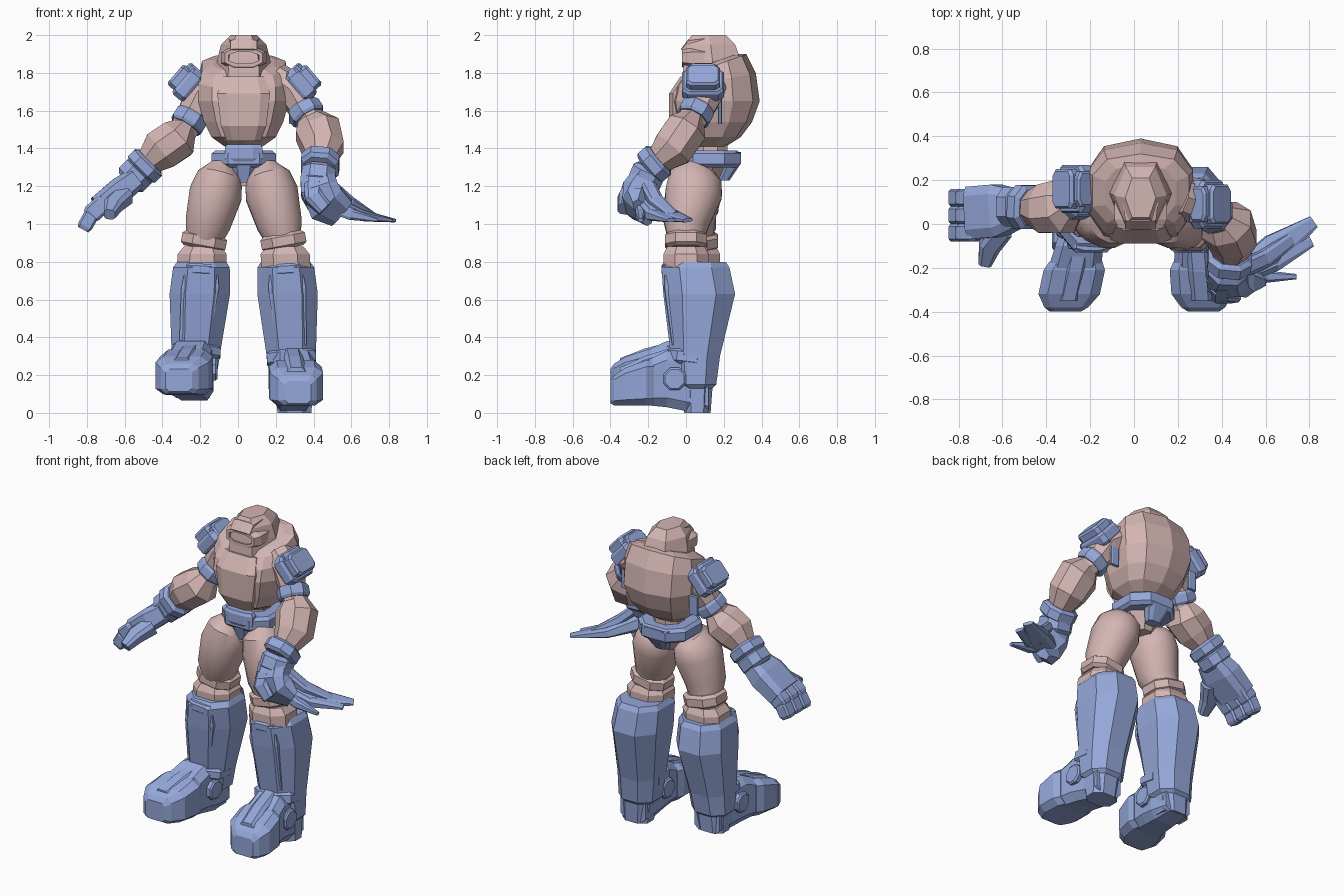
import bpy, bmesh, math
from mathutils import Vector

default_cube = bpy.data.objects.get("Cube")
if default_cube:
    bpy.data.objects.remove(default_cube, do_unlink=True)


def make_material(name, colour):
    material = bpy.data.materials.new(name)
    material.use_nodes = True
    material.diffuse_color = (*colour, 1)
    shader = material.node_tree.nodes["Principled BSDF"]
    shader.inputs["Base Color"].default_value = (*colour, 1)
    shader.inputs["Roughness"].default_value = .8
    return material


PINK = make_material("dusty pink", (.65, .46, .45))
BLUE = make_material("soft blue", (.3, .39, .7))
X, Y, Z = Vector((1, 0, 0)), Vector((0, 1, 0)), Vector((0, 0, 1))
MID = .03


def loft(name, material, stations, sides=8, ref=X, axis=None, square=1.0, smooth=False):
    """Skin polygon rings; a station is a centre, half width along ref, half width across."""
    bm = bmesh.new()
    centres = [Vector(centre) for centre, width, depth in stations]
    rings = []
    last = len(stations) - 1
    corners = [math.tau * (i + .5) / sides for i in range(sides)]
    peak_u = max(abs(math.cos(angle)) for angle in corners)
    peak_v = max(abs(math.sin(angle)) for angle in corners)

    def squared(value, peak):
        value /= peak
        return math.copysign(abs(value) ** square, value) if abs(value) > .001 else 0

    for i, (centre, width, depth) in enumerate(stations):
        along = axis or (centres[min(i + 1, last)] - centres[max(i - 1, 0)]).normalized()
        u = (ref - along * ref.dot(along)).normalized()
        v = along.cross(u)
        rings.append([bm.verts.new(centres[i]
                                   + u * width * squared(math.cos(angle), peak_u)
                                   + v * depth * squared(math.sin(angle), peak_v))
                      for angle in corners])
    for low, high in zip(rings, rings[1:]):
        for i in range(sides):
            j = (i + 1) % sides
            bm.faces.new((low[i], low[j], high[j], high[i]))
    bm.faces.new(rings[0])
    bm.faces.new(rings[-1])
    bmesh.ops.recalc_face_normals(bm, faces=bm.faces)
    mesh = bpy.data.meshes.new(name)
    bm.to_mesh(mesh)
    bm.free()
    mesh.materials.append(material)
    obj = bpy.data.objects.new(name, mesh)
    bpy.context.collection.objects.link(obj)
    if smooth:
        bpy.ops.object.select_all(action='DESELECT')
        obj.select_set(True)
        bpy.context.view_layer.objects.active = obj
        bpy.ops.object.shade_smooth_by_angle(angle=math.radians(35))
    return obj


def band(name, material, start, end, width, depth, lip=.02, ref=X, square=.8):
    """Chamfered ring or block between two points."""
    start, end = Vector(start), Vector(end)
    stations = [(start.lerp(end, t), width - inset, depth - inset)
                for t, inset in ((0, lip), (.2, 0), (.8, 0), (1, lip))]
    return loft(name, material, stations, ref=ref, square=square)


def mid(y, z, width, depth):
    """Station on the body's centre line."""
    return (MID, y, z), width, depth


# Torso, with its top sloping up towards the back
torso = loft("torso", PINK, [
    mid(.12, 1.41, .1, .09), mid(.12, 1.46, .17, .17), mid(.14, 1.54, .21, .21),
    mid(.15, 1.65, .24, .24), mid(.15, 1.75, .24, .22), mid(.15, 1.82, .22, .17),
    mid(.14, 1.84, .16, .13)], sides=10, axis=Z, square=.75)
for vert in torso.data.vertices:
    if vert.co.z > 1.7:
        vert.co.z += .36 * (vert.co.y - .1) * min(1, (vert.co.z - 1.7) / .1)
loft("breastplate", PINK, [mid(.01, 1.44, .09, .06), mid(-.03, 1.52, .12, .06),
                           mid(-.03, 1.69, .14, .06), mid(.02, 1.78, .11, .05)], axis=Z, square=.5)

# Head, recessed visor and brow
loft("head", PINK, [mid(.14, 1.77, .16, .15), mid(.14, 1.87, .15, .14), mid(.13, 1.95, .13, .12),
                    mid(.12, 2, .09, .07)], sides=6, axis=Z, ref=Y, square=.85)
loft("visor_frame", PINK, [mid(.12, 1.88, .12, .06), mid(.02, 1.88, .12, .06), mid(-.02, 1.88, .1, .05),
                           mid(-.02, 1.88, .08, .03), mid(.01, 1.88, .08, .03)], axis=Y, square=.8)
loft("brow", PINK, [mid(-.02, 1.92, .07, .01), mid(.02, 1.96, .07, .02),
                    mid(.1, 1.97, .08, .02)], square=.6)

# Waist, belt and hip guards
loft("waist", PINK, [mid(.13, 1.3, .1, .09), mid(.13, 1.46, .08, .09)], axis=Z)
loft("hips", PINK, [mid(.08, 1.2, .06, .08), mid(.1, 1.3, .12, .1)], axis=Z)
band("belt", BLUE, (MID, .12, 1.3), (MID, .12, 1.39), .17, .17)
band("belt_buckle", BLUE, (MID, -.02, 1.33), (MID, -.02, 1.42), .1, .04, .01)
loft("front_guard", BLUE, [mid(.03, 1.22, .04, .04), mid(0, 1.34, .07, .05)], axis=Z, square=.6)
loft("rear_guard", BLUE, [mid(.2, 1.23, .04, .03), mid(.25, 1.32, .08, .04),
                          mid(.25, 1.38, .1, .04)], axis=Z, square=.6)

# Legs; the right foot is lifted and turned out, its knee set back
for side, s, lift, back, splay in (("left", 1, 0, 0, .06), ("right", -1, .08, .06, .2)):

    def spot(y, z, outward=0):
        """Point on the leg, which leans out towards the foot and turns out at the toe."""
        x = .3 - .06 * z - .2 * max(0, z - .9) + outward
        if z < .4:
            x -= splay * min(0, y)
        return Vector((MID + s * (x - MID), y, z + lift * max(0, 1 - 2 * z)))

    loft(side + "_thigh", PINK, [
        (spot(.07, 1.3), .07, .09), (spot(.05, 1.25), .12, .14), (spot(.04, 1.16), .14, .15),
        (spot(back / 2, 1), .12, .12), (spot(back, .9), .09, .09)], sides=16, smooth=True)
    band(side + "_thigh_cuff", PINK, spot(back, .87), spot(back, .95), .12, .11)
    loft(side + "_knee", PINK, [(spot(back, .75), .13, .12), (spot(back, .84), .13, .12),
                                (spot(back, .88), .1, .1)], axis=Z, square=.8)
    # Boot shaft with a chamfered top
    loft(side + "_boot_shaft", BLUE, [
        (spot(.06, 0), .09, .07), (spot(.06, .13), .1, .08), (spot(.05, .15), .12, .11),
        (spot(.05, .3), .13, .13), (spot(.07, .63), .16, .19), (spot(.05, .77), .15, .18),
        (spot(.06, .8), .13, .15)], axis=Z, square=.85)
    loft(side + "_shin_plate", BLUE, [(spot(-.06, .36), .08, .02), (spot(-.1, .66), .1, .02),
                                      (spot(-.1, .73), .09, .02)], axis=Z, square=.6)
    band(side + "_knee_tab", BLUE, spot(-.1, .73), spot(-.1, .79), .08, .03, .01)
    band(side + "_ankle_band", BLUE, spot(0, .25), spot(.01, .33), .13, .11)
    # Foot, boxy toe cap, ridge and ankle discs
    loft(side + "_foot", BLUE, [
        (spot(.12, .09), .09, .08), (spot(0, .16), .1, .15), (spot(-.1, .18), .11, .15),
        (spot(-.2, .16), .12, .12)], axis=Y, square=.45)
    loft(side + "_toe_cap", BLUE, [
        (spot(-.17, .16), .12, .12), (spot(-.21, .16), .14, .12), (spot(-.32, .14), .14, .1),
        (spot(-.38, .12), .1, .08), (spot(-.4, .11), .07, .06)], axis=Y, square=.4)
    loft(side + "_toe_ridge", BLUE, [
        (spot(-.06, .3), .05, .05), (spot(-.22, .25), .05, .05), (spot(-.35, .19), .05, .05)],
        axis=Y, square=.6)
    for edge, outward in (("outer", .11), ("inner", -.11)):
        band(side + "_" + edge + "_ankle_disc", BLUE, spot(-.06, .18, outward * .8),
             spot(-.06, .18, outward * 1.2), .06, .06, .01, ref=Z, square=1)

# Arms posed through their joints, from shoulder to palm
left_joints = ((.2, .13, 1.77), (.3, .1, 1.7), (.35, .06, 1.6), (.42, 0, 1.5),
               (.45, -.07, 1.4), (.43, -.2, 1.29), (.42, -.23, 1.2))
right_joints = ((-.13, .15, 1.77), (-.19, .14, 1.66), (-.25, .12, 1.56), (-.32, .08, 1.45),
                (-.41, .07, 1.39), (-.52, .08, 1.28), (-.58, .08, 1.22))
for side, joints, ref in (("left", left_joints, X), ("right", right_joints, Y)):
    shoulder, deltoid, bicep, elbow, forearm, wrist, palm = map(Vector, joints)
    loft(side + "_upper_arm", PINK, [(shoulder, .08, .09), (deltoid, .09, .1), (bicep, .07, .08),
                                     (elbow, .06, .07)], ref=ref)
    band(side + "_arm_band", BLUE, bicep.lerp(deltoid, .2), bicep.lerp(elbow, .4), .09, .09, .01,
         ref=ref, square=1)
    loft(side + "_forearm", PINK, [
        (elbow.lerp(bicep, .6), .07, .06), (elbow, .12, .11), (forearm, .11, .11),
        (forearm.lerp(wrist, .6), .07, .07), (wrist, .06, .06)], ref=ref)
    band(side + "_cuff", BLUE, wrist.lerp(forearm, .5), wrist, .1, .1, ref=ref)
    band(side + "_wrist_guard", BLUE, wrist.lerp(forearm, .1), palm, .09, .09, ref=ref)

# Shoulder pads in layers, with rear straps
for side, s, pad in (("left", 1, Vector((.35, .09, 1.75))), ("right", -1, Vector((-.28, .16, 1.75)))):
    out = Vector((s * .75, 0, .65))
    down = Vector((s * .65, 0, -.75))
    band(side + "_pad_base", BLUE, pad - out * .06, pad + out * .02, .09, .11, .01, ref=down, square=.35)
    band(side + "_pad_plate", BLUE, pad, pad + out * .07, .07, .09, .01, ref=down, square=.35)
    band(side + "_pad_rib", BLUE, pad - down * .1, pad - down * .05, .05, .08, .01, ref=out, square=.5)
    strap = pad + Vector((-s * .05, .09, -.1))
    loft(side + "_strap", BLUE, [(strap, .03, .01), (strap - Z * .12, .03, .01)], square=.5)

# Right hand: palm, jointed fingers and thumb
loft("right_palm", BLUE, [((-.54, .07, 1.24), .09, .06), ((-.62, .06, 1.18), .12, .07),
                          ((-.74, .05, 1.09), .12, .06)], ref=Y, square=.5)
for i in range(3):
    y = .08 * i - .04
    band("right_knuckle", BLUE, (-.7, y, 1.12), (-.79, y, 1.04), .04, .05, .01, ref=Y, square=.35)
    band("right_fingertip", BLUE, (-.77, y, 1.06), (-.82, y, .97), .04, .04, .01, ref=Y, square=.35)
loft("right_thumb", BLUE, [((-.6, -.02, 1.15), .05, .05), ((-.66, -.1, 1.1), .05, .04),
                           ((-.68, -.18, 1.05), .03, .03)], square=.6)

# Left hand: palm sweeping into flat spread fingers
loft("left_palm", BLUE, [((.42, -.22, 1.25), .09, .07), ((.43, -.25, 1.18), .1, .09),
                         ((.47, -.26, 1.11), .11, .07), ((.55, -.23, 1.06), .09, .03)], square=.7)
root = Vector((.46, -.24, 1.12))
for finger, x, y, width in (("inner", .82, .01, .05), ("middle", .81, -.08, .04), ("outer", .74, -.24, .02)):
    tip = Vector((x, y, 1.02))
    loft("left_" + finger + "_finger", BLUE, [
        (root, width, .05), (root.lerp(tip, .5) - Z * .02, width * 1.4, .03), (tip, width * .6, .01)],
        ref=Y, square=.6)
loft("left_thumb", BLUE, [((.4, -.28, 1.2), .05, .05), ((.4, -.32, 1.14), .05, .04),
                          ((.46, -.33, 1.08), .04, .03)], square=.6)
loft("left_hand_fin", BLUE, [((.5, -.2, 1.2), .04, .03), ((.59, -.16, 1.12), .04, .03),
                             ((.72, -.07, 1.05), .03, .01)], ref=Y, square=.6)
